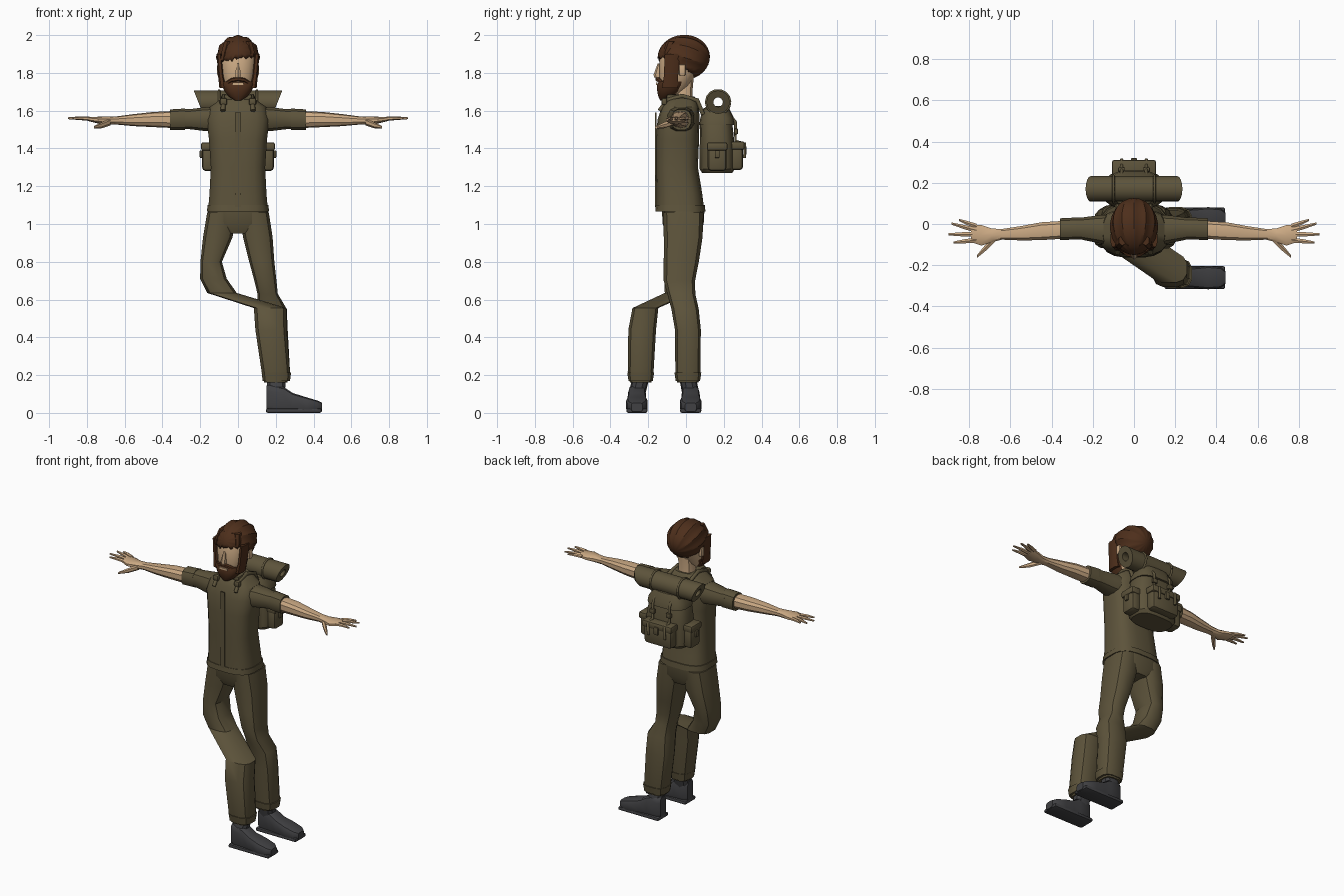
import bpy, bmesh, math
from mathutils import Vector, Matrix

if "Cube" in bpy.data.objects:
    bpy.data.objects.remove(bpy.data.objects["Cube"])


def material(name, rgb):
    mat = bpy.data.materials.new(name)
    mat.use_nodes = True
    colour = (*rgb, 1)
    mat.diffuse_color = colour
    mat.node_tree.nodes["Principled BSDF"].inputs["Base Color"].default_value = colour
    return mat


OLIVE = material("olive cloth", (.11, .088, .044))
SKIN = material("skin", (.6, .4, .23))
BROWN = material("brown hair", (.075, .028, .011))
BLACK = material("dark boot leather", (.052, .052, .056))


def finish(name, bm, mat, angle=35):
    bmesh.ops.recalc_face_normals(bm, faces=bm.faces)
    mesh = bpy.data.meshes.new(name)
    bm.to_mesh(mesh)
    bm.free()
    obj = bpy.data.objects.new(name, mesh)
    bpy.context.collection.objects.link(obj)
    mesh.materials.append(mat)
    bpy.ops.object.select_all(action="DESELECT")
    obj.select_set(True)
    bpy.context.view_layer.objects.active = obj
    bpy.ops.object.shade_smooth_by_angle(angle=math.radians(angle))
    return obj


def loft(name, rings, mat, axis="z", sides=12, power=2.5, mirror=1):
    """Skin rings of (x, y, z, half width, half depth) lying square to an axis."""
    bm = bmesh.new()
    loops = []
    for x, y, z, a, b in rings:
        loop = []
        for i in range(sides):
            t = math.tau * (i + .5) / sides
            c, s = math.cos(t), math.sin(t)
            u = math.copysign(abs(c) ** (2 / power), c) * a
            v = math.copysign(abs(s) ** (2 / power), s) * b
            offset = Vector((u, v, 0)) if axis == "z" else Vector((0, u, v))
            point = Vector((x, y, z)) + offset
            point.x *= mirror
            loop.append(bm.verts.new(point))
        loops.append(loop)
    for low, high in zip(loops, loops[1:]):
        for i in range(sides):
            j = (i + 1) % sides
            bm.faces.new((low[i], low[j], high[j], high[i]))
    bm.faces.new(loops[0])
    bm.faces.new(loops[-1])
    return finish(name, bm, mat)


def box(name, centre, size, mat, bevel=.01):
    bm = bmesh.new()
    bmesh.ops.create_cube(bm, size=1)
    bmesh.ops.scale(bm, vec=size, verts=bm.verts)
    bmesh.ops.translate(bm, vec=centre, verts=bm.verts)
    if bevel:
        bmesh.ops.bevel(bm, geom=bm.edges[:], offset=bevel, segments=2, affect="EDGES", profile=.5)
    return finish(name, bm, mat)


def cord(name, points, radius, mat):
    curve = bpy.data.curves.new(name, "CURVE")
    curve.dimensions = "3D"
    curve.bevel_depth = radius
    curve.bevel_resolution = 1
    curve.use_fill_caps = True
    spline = curve.splines.new("POLY")
    spline.points.add(len(points) - 1)
    for knot, point in zip(spline.points, points):
        knot.co = (*point, 1)
    obj = bpy.data.objects.new(name, curve)
    bpy.context.collection.objects.link(obj)
    curve.materials.append(mat)


# Shirt, hem band and collar
loft("shirt", [(0, -.03, 1.07, .16, .128), (0, -.035, 1.16, .152, .122),
               (0, -.048, 1.3, .145, .112), (0, -.045, 1.45, .155, .115),
               (0, -.04, 1.55, .168, .112), (0, -.03, 1.62, .15, .1),
               (0, -.025, 1.655, .1, .085), (0, -.02, 1.675, .07, .065)], OLIVE, sides=20, power=3)
loft("shirt_hem", [(0, -.03, 1.065, .166, .134), (0, -.03, 1.1, .162, .131)], OLIVE, sides=20, power=3)
box("button_placket", (0, -.16, 1.34), (.03, .008, .5), OLIVE, 0)
box("open_neck", (0, -.1, 1.64), (.035, .02, .04), SKIN, .005)

# Trousers: hips, straight left leg, swept right leg
loft("trouser_hips", [(0, -.015, .95, .07, .09), (0, -.015, 1, .172, .11), (0, -.015, 1.09, .155, .115)],
     OLIVE, sides=16, power=3)
loft("left_trouser_leg", [(.085, -.015, 1.06, .08, .11), (.105, -.015, .93, .08, .105),
                          (.126, -.025, .8, .068, .095), (.145, -.035, .7, .06, .085),
                          (.157, -.025, .63, .055, .076), (.18, -.005, .55, .08, .074),
                          (.18, .01, .44, .085, .07), (.2, .01, .22, .077, .068),
                          (.2, .01, .16, .062, .058)], OLIVE, power=3)
loft("right_trouser_leg", [(-.085, -.015, 1.06, .08, .11), (-.107, -.015, .93, .08, .105),
                           (-.142, -.025, .8, .058, .092), (-.13, -.035, .71, .072, .082),
                           (-.085, -.04, .635, .08, .074), (.17, -.215, .555, .088, .07),
                           (.175, -.232, .44, .085, .075), (.2, -.24, .22, .077, .07),
                           (.2, -.24, .16, .062, .058)], OLIVE, power=3)

# Trouser cuffs and boots, both turned the same way
for side, y in (("left", .01), ("right", -.24)):
    loft(side + "_trouser_cuff", [(.203, y, .17, .074, .066), (.203, y, .215, .08, .073)], OLIVE, power=3)
    foot = y + .015 if side == "left" else y - .02
    loft(side + "_boot_shaft", [(.2, foot, .1, .05, .045), (.203, y, .18, .052, .045)], BLACK, sides=10)
    loft(side + "_boot", [(.15, foot, .075, .03, .07), (.17, foot, .075, .045, .075),
                          (.24, foot, .07, .048, .07), (.29, foot, .053, .05, .053),
                          (.36, foot, .042, .058, .042), (.42, foot, .033, .052, .033),
                          (.445, foot, .03, .03, .024)], BLACK, axis="x", power=4)
    box(side + "_boot_sole", (.295, foot, .012), (.295, .112, .024), BLACK, .01)

# Arms and hands, mirrored
for side, m in (("left", 1), ("right", -1)):
    loft(side + "_sleeve", [(.1, -.03, 1.555, .08, .07), (.18, -.025, 1.555, .068, .064),
                            (.26, -.022, 1.555, .054, .054), (.3, -.022, 1.555, .055, .055)],
         OLIVE, "x", mirror=m)
    loft(side + "_sleeve_cuff", [(.28, -.022, 1.555, .055, .058), (.36, -.025, 1.552, .054, .056)],
         OLIVE, "x", mirror=m)
    loft(side + "_forearm", [(.34, -.028, 1.553, .045, .045), (.45, -.035, 1.553, .045, .04),
                             (.55, -.045, 1.55, .036, .032), (.64, -.05, 1.548, .027, .022),
                             (.69, -.055, 1.547, .034, .021), (.74, -.055, 1.55, .052, .018),
                             (.79, -.045, 1.555, .045, .011)], SKIN, "x", sides=10, mirror=m)
    for finger, base, tip in (("little", -.01, (.85, .02)), ("ring", -.03, (.885, .002)),
                              ("middle", -.05, (.9, -.05)), ("index", -.078, (.875, -.09))):
        loft(f"{side}_{finger}_finger", [(.765, base, 1.555, .014, .011),
             ((tip[0] + .77) / 2, (tip[1] + base) / 2, 1.56, .0115, .01),
             (*tip, 1.56, .006, .005)], SKIN, "x", sides=6, power=2, mirror=m)
    loft(side + "_thumb", [(.675, -.07, 1.54, .02, .018), (.72, -.115, 1.523, .018, .016),
                           (.762, -.158, 1.512, .008, .007)], SKIN, "x", sides=6, power=2, mirror=m)
    # Collar wing, shoulder strap and its buckle
    collar = box(side + "_collar", (m * .05, -.065, 1.67), (.05, .075, .03), OLIVE, .008)
    cord(side + "_shoulder_strap", [(m * .08, .09, 1.58), (m * .08, .06, 1.655), (m * .075, -.02, 1.678),
                                    (m * .075, -.1, 1.655), (m * .08, -.14, 1.6)], .013, OLIVE)
    box(side + "_strap_buckle", (m * .077, -.115, 1.648), (.04, .03, .04), OLIVE, .012)
    # Trouser and chest pockets
    box(side + "_hip_pocket", (m * .165, -.01, .86), (.035, .1, .13), OLIVE, .012)

# Neck, head and ears
loft("neck", [(0, -.015, 1.62, .058, .055), (0, -.015, 1.7, .05, .05), (0, -.01, 1.8, .052, .055)], SKIN)
loft("head", [(0, -.07, 1.69, .05, .05), (0, -.06, 1.73, .078, .078), (0, -.045, 1.79, .09, .098),
              (0, -.03, 1.87, .1, .112), (0, -.02, 1.94, .085, .095), (0, -.02, 1.97, .04, .05)],
     SKIN, sides=16, power=2.4)
loft("nose", [(0, -.148, 1.775, .016, .02), (0, -.15, 1.79, .017, .022), (0, -.138, 1.85, .009, .012)],
     SKIN, sides=6, power=2)
for side, m in (("left", 1), ("right", -1)):
    box(side + "_ear", (m * .1, -.02, 1.815), (.022, .035, .06), SKIN, .008)
    loft(side + "_sideburn", [(.078, -.085, 1.72, .022, .045), (.09, -.08, 1.78, .016, .04),
                              (.1, -.07, 1.9, .014, .045)], BROWN, sides=8, mirror=m)
    loft(side + "_moustache", [(0, -.152, 1.768, .012, .011), (.035, -.145, 1.762, .012, .011),
                               (.07, -.115, 1.74, .012, .01)], BROWN, "x", sides=6, mirror=m)

# Beard and mouth
loft("beard", [(0, -.115, 1.655, .018, .022), (0, -.105, 1.675, .05, .042),
               (0, -.09, 1.7, .07, .063), (0, -.078, 1.735, .09, .077), (0, -.07, 1.755, .094, .073)],
     BROWN, sides=16)
box("mouth", (0, -.154, 1.742), (.06, .008, .012), SKIN, 0)

# Hair: a ribbed cap whose strands run from the forehead to the nape
bm = bmesh.new()
bmesh.ops.create_uvsphere(bm, u_segments=48, v_segments=16, radius=1)
for v in bm.verts:
    ridge = 1 + .035 * math.cos(12 * math.atan2(v.co.y, v.co.x))
    v.co.x *= ridge
    v.co.y *= ridge
bm.transform(Matrix.Rotation(math.radians(70), 4, "X"))
bm.transform(Matrix.Translation((0, -.012, 1.882)) @ Matrix.Diagonal((.113, .138, .116, 1)))
bare = []
for f in bm.faces:
    c = f.calc_center_median()
    if c.y < -.045 and c.z < 1.875 + .15 * c.x or c.y < .015 and c.z < 1.82:
        bare.append(f)
bmesh.ops.delete(bm, geom=bare, context="FACES")
hair = finish("hair", bm, BROWN, 25)
thick = hair.modifiers.new("thickness", "SOLIDIFY")
thick.thickness = .012
for i in range(5):
    x = -.07 + .035 * i
    loft("fringe_lock", [(x - .01, -.13 + abs(x) / 3, 1.865, .012, .01), (x, -.125 + abs(x) / 3, 1.91, .02, .02),
                         (x * .8, -.08, 1.965, .02, .025)], BROWN, sides=6, power=2)

# Backpack with lid, pockets and flaps
loft("backpack_body", [(0, .165, 1.27, .13, .08), (0, .165, 1.29, .145, .093), (0, .165, 1.42, .148, .093),
                       (0, .16, 1.54, .128, .085), (0, .155, 1.6, .1, .07)], OLIVE, sides=20, power=3)
loft("backpack_lid", [(0, .165, 1.525, .136, .095), (0, .165, 1.56, .13, .09), (0, .16, 1.61, .1, .07),
                      (0, .155, 1.625, .06, .04)], OLIVE, sides=20, power=3)
box("back_pocket", (0, .265, 1.35), (.2, .075, .13), OLIVE, .02)
box("back_pocket_flap", (0, .268, 1.415), (.215, .085, .045), OLIVE, .012)
for side, m in (("left", 1), ("right", -1)):
    box(side + "_side_pocket", (m * .155, .165, 1.345), (.07, .1, .13), OLIVE, .02)
    box(side + "_side_pocket_flap", (m * .158, .165, 1.41), (.076, .11, .045), OLIVE, .012)
    box(side + "_side_buckle", (m * .195, .165, 1.37), (.015, .025, .04), OLIVE, .004)
    cord(side + "_lid_strap", [(m * .06, .23, 1.58), (m * .06, .262, 1.54), (m * .06, .262, 1.44),
                               (m * .06, .312, 1.425), (m * .06, .31, 1.35)], .009, OLIVE)
    box(side + "_lid_buckle", (m * .06, .265, 1.49), (.035, .02, .03), OLIVE, .005)
    # Loops that hold the bedroll
    turns = [math.tau * i / 14 for i in range(15)]
    cord(side + "_bedroll_loop", [(m * .1, .17 + .064 * math.cos(t), 1.645 + .064 * math.sin(t))
                                  for t in turns], .007, OLIVE)
box("back_pocket_buckle", (0, .312, 1.39), (.03, .015, .05), OLIVE, .005)

# Bedroll with slanted, hollow ends
roll = bmesh.new()
rings = []
for end, radius in ((-1, .025), (-1, .062), (1, .062), (1, .025)):
    ring = []
    for i in range(16):
        t = math.tau * i / 16
        z = radius * math.sin(t)
        ring.append(roll.verts.new((end * (.21 + .4 * z), .17 + radius * math.cos(t), 1.645 + z)))
    rings.append(ring)
for a, b in zip(rings, rings[1:] + rings[:1]):
    for i in range(16):
        j = (i + 1) % 16
        roll.faces.new((a[i], a[j], b[j], b[i]))
finish("bedroll", roll, OLIVE)
